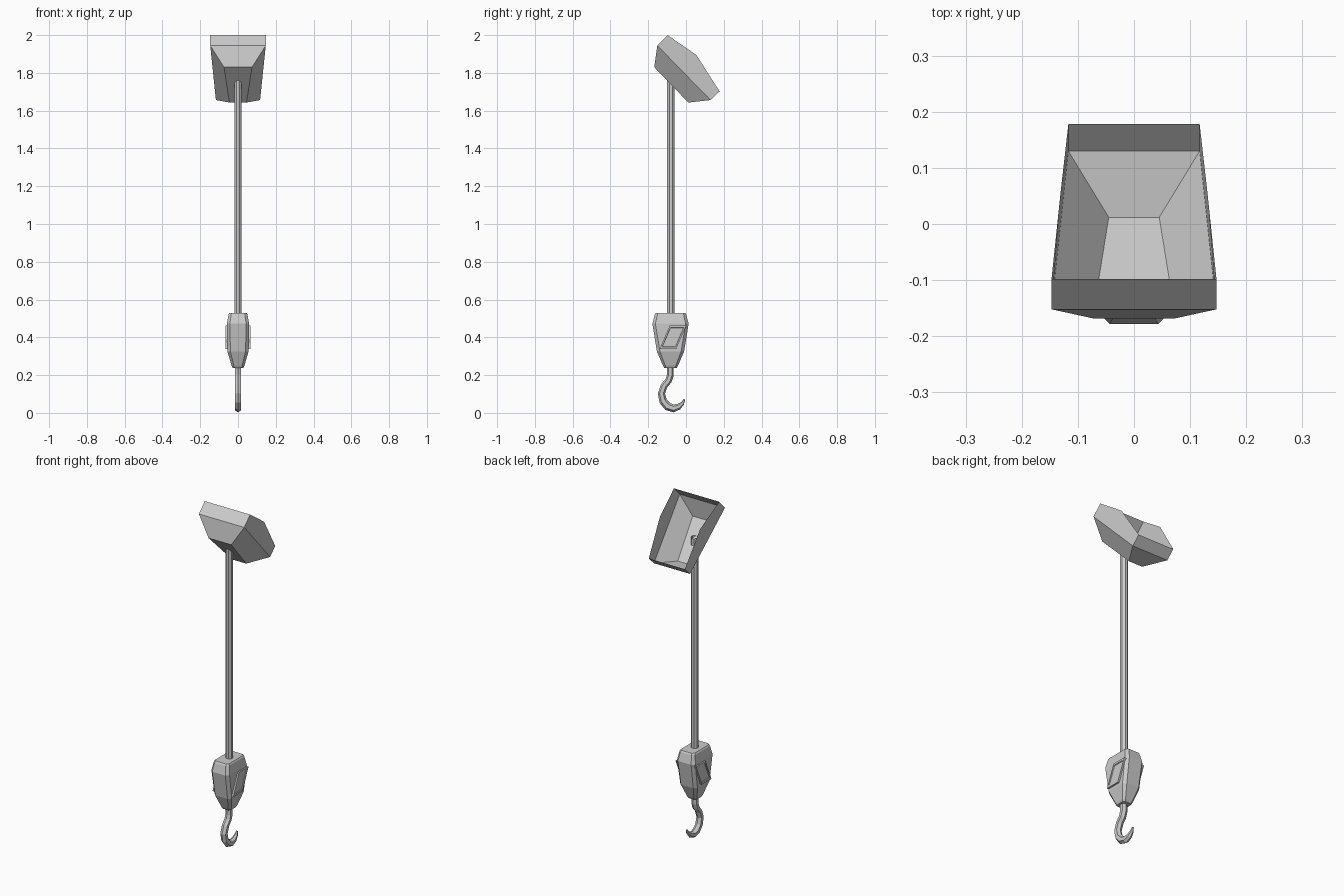
import bpy, bmesh, math
from mathutils import Vector

if "Cube" in bpy.data.objects:
    bpy.data.objects.remove(bpy.data.objects["Cube"])

CY = -0.082  # y of the hanging axis


def make_object(name, verts, faces):
    mesh = bpy.data.meshes.new(name)
    mesh.from_pydata(verts, [], faces)
    bm = bmesh.new()
    bm.from_mesh(mesh)
    bmesh.ops.recalc_face_normals(bm, faces=bm.faces)
    bm.to_mesh(mesh)
    bm.free()
    ob = bpy.data.objects.new(name, mesh)
    bpy.context.collection.objects.link(ob)
    return ob


def loft(name, rings, caps=True):
    n = len(rings[0])
    verts = [v for r in rings for v in r]
    faces = [(i * n + j, i * n + (j + 1) % n, (i + 1) * n + (j + 1) % n, (i + 1) * n + j)
             for i in range(len(rings) - 1) for j in range(n)]
    if caps:
        faces += [tuple(range(n))[::-1], tuple(range(len(verts) - n, len(verts)))]
    return make_object(name, verts, faces)


# Open hood: (half width, y, z) pairs for rim, wall foot and inner panel
levels = [(0.147, -0.098, 2.0), (0.131, 0.055, 1.895), (0.117, 0.178, 1.702),   # rim
          (0.147, -0.152, 1.945), (0.117, 0.13, 1.656),                        # wall foot
          (0.074, -0.168, 1.83), (0.045, 0.012, 1.643)]                        # panel
hood_verts = [(s * x, y, z) for x, y, z in levels for s in (-1, 1)]
RT, RM, RB, WT, WB, PT, PB = range(0, 14, 2)
hood_faces = [(RT, RT + 1, WT + 1, WT), (WT, WT + 1, PT + 1, PT), (PT, PT + 1, PB + 1, PB),
              (PB, PB + 1, WB + 1, WB), (WB, WB + 1, RB + 1, RB)]
for s in (0, 1):
    hood_faces += [tuple(i + s for i in (RT, WT, WB, RB, RM)),
                   tuple(i + s for i in (WT, PT, PB, WB))]
make_object("hood", hood_verts, hood_faces)

# Hanging pole, an open eight-sided tube
ring8 = [math.radians(22.5 + 45 * i) for i in range(8)]
loft("pole", [[(0.021 * math.cos(a), -0.08 + 0.021 * math.sin(a), z) for a in ring8]
              for z in (0.50, 1.76)], caps=False)


# Hook block: chamfered rectangular sections
def section(hx, hy, c, z):
    corners = [(hx - c, -hy), (hx, -hy + c), (hx, hy - c), (hx - c, hy)]
    pts = corners + [(-x, -y) for x, y in corners]
    return [(x, CY + y, z) for x, y in pts]


loft("hook_block", [section(0.028, 0.033, 0.010, 0.238), section(0.034, 0.040, 0.012, 0.25),
                    section(0.056, 0.072, 0.016, 0.325), section(0.059, 0.096, 0.016, 0.472),
                    section(0.050, 0.083, 0.014, 0.522), section(0.045, 0.077, 0.012, 0.530)])

# Slanted raised frame on each side of the block
slant = [(-0.140, 0.338), (-0.052, 0.338), (0.002, 0.463), (-0.086, 0.463)]
mid = Vector((sum(p[0] for p in slant) / 4, sum(p[1] for p in slant) / 4))
for side, label in ((-1, "left"), (1, "right")):
    rings = []
    for x, k in ((0.045, 1.0), (0.067, 1.0), (0.067, 0.82), (0.063, 0.78)):
        pts = [mid + (Vector(p) - mid) * k for p in slant]
        rings.append([(side * x, p.x, p.y) for p in pts])
    loft("side_frame_" + label, rings)

# Hook: tapered six-sided sweep along (y, z, in-plane radius, side radius)
path = [(-0.083, 0.250, 0.018, 0.017), (-0.083, 0.200, 0.018, 0.017),
        (-0.092, 0.172, 0.018, 0.017), (-0.116, 0.143, 0.018, 0.017),
        (-0.130, 0.103, 0.019, 0.017), (-0.121, 0.062, 0.021, 0.017),
        (-0.097, 0.034, 0.022, 0.017), (-0.066, 0.024, 0.021, 0.016),
        (-0.038, 0.033, 0.016, 0.013), (-0.019, 0.050, 0.010, 0.009),
        (-0.008, 0.072, 0.004, 0.004)]
rings = []
for i, (y, z, r, rx) in enumerate(path):
    a, b = path[max(i - 1, 0)], path[min(i + 1, len(path) - 1)]
    t = Vector((b[0] - a[0], b[1] - a[1])).normalized()
    rings.append([(rx * math.sin(k * math.pi / 3) / 0.866,
                   y + t.y * r * math.cos(k * math.pi / 3),
                   z - t.x * r * math.cos(k * math.pi / 3)) for k in range(6)])
loft("hook", rings)
